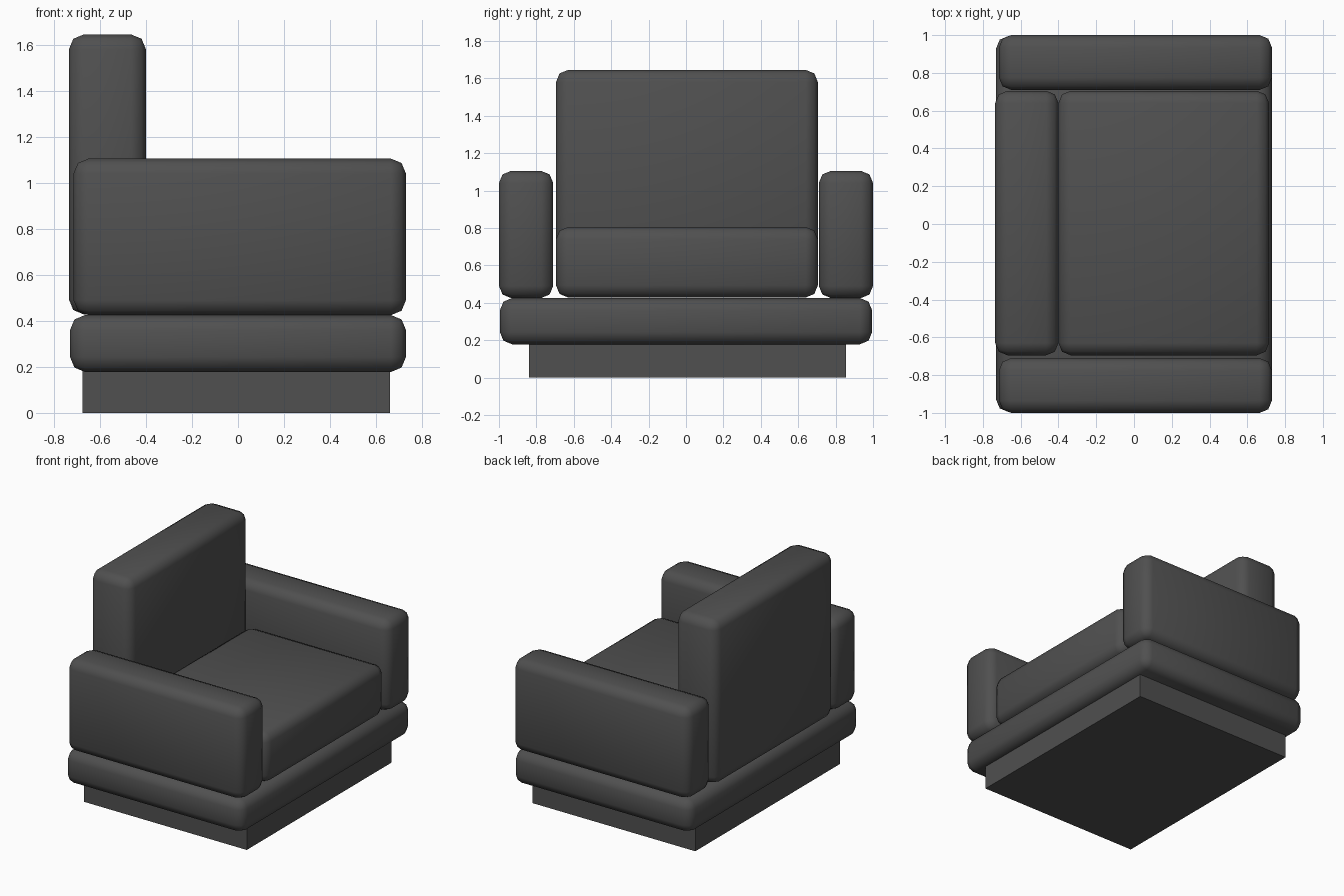
import bpy
import bmesh

cube = bpy.data.objects.get("Cube")
if cube:
    bpy.data.objects.remove(cube, do_unlink=True)

# Dark upholstery
fabric = bpy.data.materials.new("dark grey fabric")
fabric.use_nodes = True
grey = (0.08, 0.08, 0.08, 1)
fabric.diffuse_color = grey
fabric.node_tree.nodes["Principled BSDF"].inputs["Base Color"].default_value = grey


def block(name, x, y, z, radius=0.0):
    """Box spanning the given ranges, with softly rounded edges if radius > 0."""
    spans = (x, y, z)
    mesh = bpy.data.meshes.new(name)
    bm = bmesh.new()
    bmesh.ops.create_cube(bm, size=1)
    for v in bm.verts:
        v.co = [(lo + hi) / 2 + c * (hi - lo) for c, (lo, hi) in zip(v.co, spans)]
    if radius:
        for f in bm.faces:
            f.smooth = True
    bm.to_mesh(mesh)
    bm.free()
    mesh.materials.append(fabric)
    obj = bpy.data.objects.new(name, mesh)
    bpy.context.collection.objects.link(obj)
    if radius:
        bevel = obj.modifiers.new("soft edges", "BEVEL")
        bevel.width = radius
        bevel.segments = 2
        bevel.limit_method = "NONE"
    return obj


SOFT = 0.065

# Plinth and platform
block("plinth", (-0.675, 0.66), (-0.84, 0.855), (0, 0.2))
block("platform", (-0.73, 0.73), (-0.995, 0.995), (0.178, 0.425), SOFT)

# Armrests on both sides
for name, y in (("right_armrest", (-1, -0.71)), ("left_armrest", (0.71, 1))):
    block(name, (-0.715, 0.73), y, (0.425, 1.105), SOFT)

# Backrest and seat cushion
block("backrest", (-0.735, -0.4), (-0.695, 0.705), (0.428, 1.645), SOFT)
block("seat_cushion", (-0.4, 0.715), (-0.695, 0.705), (0.428, 0.805), SOFT)
